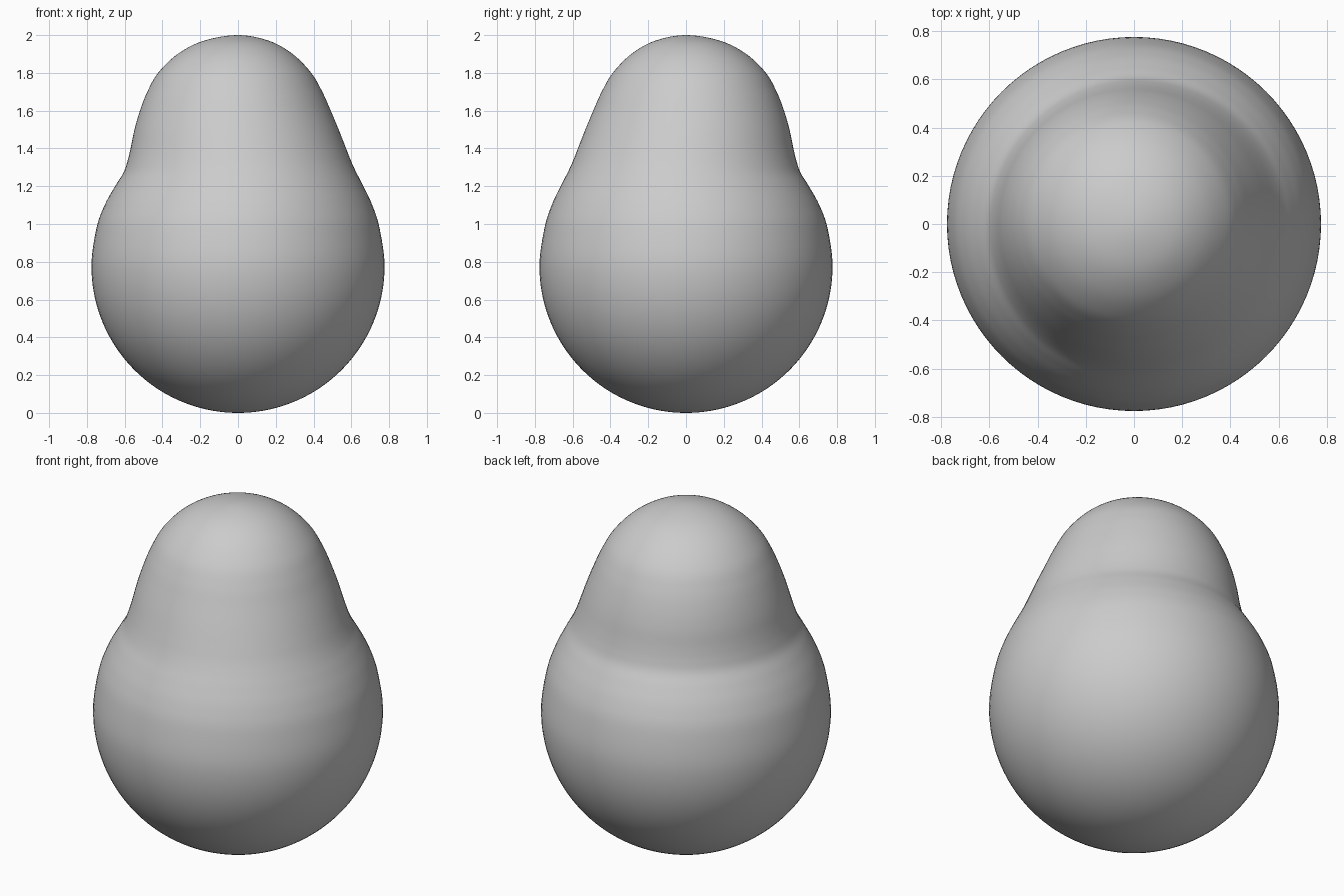
import bpy, bmesh, math

if "Cube" in bpy.data.objects:
    bpy.data.objects.remove(bpy.data.objects["Cube"])

SEG = 96          # columns around the body
SUB = 6           # rows between profile points
R = 0.776         # radius of the round base

# Upper outline (radius, height): creased side and smoothly blended side
CREASED = [(0.185, 1.97), (0.325, 1.9), (0.43, 1.8), (0.487, 1.7), (0.525, 1.6),
           (0.551, 1.5), (0.568, 1.4), (0.583, 1.33), (0.603, 1.27), (0.648, 1.2), (0.705, 1.1)]
BLENDED = [(0.16, 1.97), (0.283, 1.9), (0.38, 1.8), (0.439, 1.7), (0.485, 1.6),
           (0.53, 1.5), (0.573, 1.4), (0.603, 1.33), (0.632, 1.27), (0.667, 1.2), (0.712, 1.1)]


def outline(upper):
    """Pole, upper points, then the spherical base down to the floor."""
    pts = [(0.0, 2.0)] + upper
    for deg in range(15, -90, -15):
        a = math.radians(deg)
        pts.append((R * math.cos(a), R + R * math.sin(a)))
    pts.append((0.0, 0.0))
    ends = [(-pts[1][0], pts[1][1])] + pts + [(-pts[-2][0], pts[-2][1])]
    rows = []
    for i in range(1, len(ends) - 2):
        p0, p1, p2, p3 = ends[i - 1:i + 3]
        for k in range(SUB):
            t = k / SUB
            rows.append(tuple(
                0.5 * (2 * b + (c - a) * t + (2 * a - 5 * b + 4 * c - d) * t * t
                       + (3 * b - a - 3 * c + d) * t ** 3)
                for a, b, c, d in zip(p0, p1, p2, p3)))
    return rows[1:]


a_rows, b_rows = outline(CREASED), outline(BLENDED)
bm = bmesh.new()
rings = []
for (ra, za), (rb, zb) in zip(a_rows, b_rows):
    ring = []
    for s in range(SEG):
        ang = 2 * math.pi * s / SEG
        # the crease faces the back left
        w = 0.5 + 0.5 * math.cos(ang - math.radians(135))
        r, z = rb + (ra - rb) * w, zb + (za - zb) * w
        ring.append(bm.verts.new((r * math.cos(ang), r * math.sin(ang), z)))
    rings.append(ring)

# Skin between rings, then close both poles
for up, low in zip(rings, rings[1:]):
    for s in range(SEG):
        n = (s + 1) % SEG
        bm.faces.new((up[s], low[s], low[n], up[n]))
top, bottom = bm.verts.new((0, 0, 2)), bm.verts.new((0, 0, 0))
for s in range(SEG):
    n = (s + 1) % SEG
    bm.faces.new((top, rings[0][s], rings[0][n]))
    bm.faces.new((bottom, rings[-1][n], rings[-1][s]))
bmesh.ops.recalc_face_normals(bm, faces=bm.faces)

mesh = bpy.data.meshes.new("pear_body")
bm.to_mesh(mesh)
bm.free()
mesh.shade_smooth()
body = bpy.data.objects.new("pear_body", mesh)
bpy.context.collection.objects.link(body)
